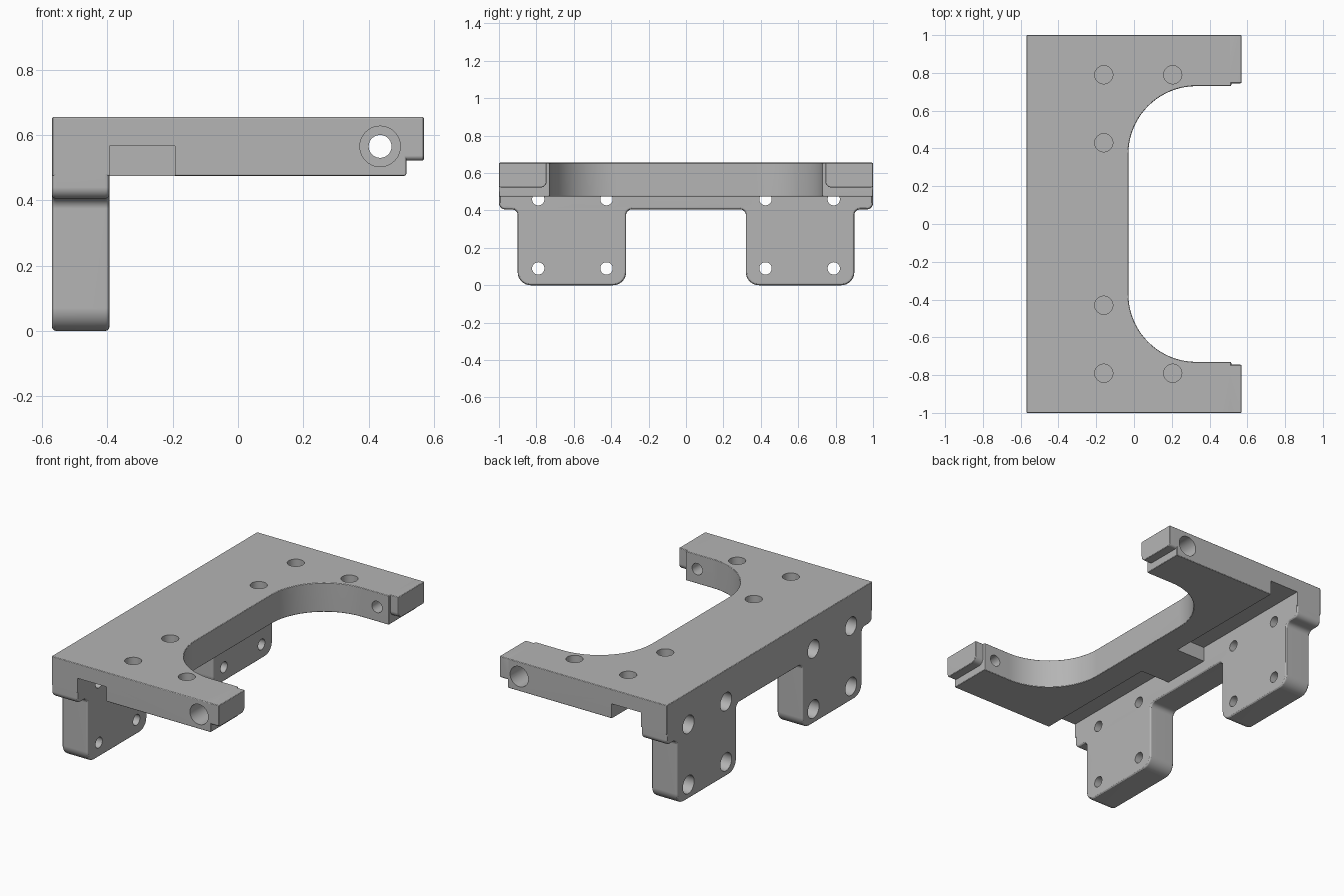
import bpy, bmesh, math
from mathutils import Vector, Matrix

old = bpy.data.objects.get("Cube")
if old:
    bpy.data.objects.remove(old, do_unlink=True)

metal = bpy.data.materials.new("plain grey metal")
metal.use_nodes = True
GREY = (0.46, 0.46, 0.46, 1)
metal.diffuse_color = GREY
metal.node_tree.nodes["Principled BSDF"].inputs["Base Color"].default_value = GREY


def make_object(name, bm):
    bmesh.ops.recalc_face_normals(bm, faces=bm.faces)
    mesh = bpy.data.meshes.new(name)
    bm.to_mesh(mesh)
    bm.free()
    mesh.materials.append(metal)
    ob = bpy.data.objects.new(name, mesh)
    bpy.context.collection.objects.link(ob)
    return ob


def apply(ob, mod):
    bpy.context.view_layer.objects.active = ob
    bpy.ops.object.modifier_apply(modifier=mod.name)


def fillet(corners, steps):
    """Round the right-angled corners (u, v, radius) of an outline."""
    out = []
    for i, (u, v, r) in enumerate(corners):
        p = Vector((u, v))
        if not r:
            out.append(p)
            continue
        a = (Vector(corners[i - 1][:2]) - p).normalized()
        b = (Vector(corners[(i + 1) % len(corners)][:2]) - p).normalized()
        for k in range(steps + 1):
            t = math.pi / 2 * k / steps
            out.append(p + r * (a + b - b * math.cos(t) - a * math.sin(t)))
    return out


def prism(name, corners, axis, lo, hi, bevel, steps=8):
    """Extrude an outline along x or z and ease its edges."""
    bm = bmesh.new()
    place = (lambda p: (lo, p.x, p.y)) if axis == "x" else (lambda p: (p.x, p.y, lo))
    face = bm.faces.new([bm.verts.new(place(p)) for p in fillet(corners, steps)])
    moved = bmesh.ops.extrude_face_region(bm, geom=[face])["geom"]
    shift = Vector((hi - lo, 0, 0)) if axis == "x" else Vector((0, 0, hi - lo))
    bmesh.ops.translate(bm, vec=shift, verts=[g for g in moved if isinstance(g, bmesh.types.BMVert)])
    ob = make_object(name, bm)
    mod = ob.modifiers.new("eased_edges", "BEVEL")
    mod.width, mod.segments = bevel, 3
    mod.limit_method, mod.angle_limit = "ANGLE", math.radians(30)
    mod.use_clamp_overlap = False
    apply(ob, mod)
    return ob


def combine(ob, other, operation):
    mod = ob.modifiers.new("combine", "BOOLEAN")
    mod.operation, mod.solver, mod.object = operation, "EXACT", other
    apply(ob, mod)
    bpy.data.objects.remove(other, do_unlink=True)


def add_cylinder(bm, start, end, radius):
    a, b = Vector(start), Vector(end)
    turn = (b - a).to_track_quat("Z", "Y").to_matrix().to_4x4()
    bmesh.ops.create_cone(bm, cap_ends=True, segments=40, radius1=radius, radius2=radius,
                          depth=(b - a).length, matrix=Matrix.Translation((a + b) / 2) @ turn)


def add_box(bm, lo, hi):
    lo, hi = Vector(lo), Vector(hi)
    bmesh.ops.create_cube(bm, size=1, matrix=Matrix.Translation((lo + hi) / 2)
                          @ Matrix.Diagonal((*(hi - lo), 1)))


BACK, FRONT, TOP, UNDER = -0.57, 0.57, 0.655, 0.475
STEP = 0.515

# U-shaped top plate
bracket = prism("mounting_bracket", [
    (BACK, -1, 0), (STEP, -1, 0), (STEP, -0.73, 0), (-0.03, -0.73, 0.36),
    (-0.03, 0.73, 0.36), (STEP, 0.73, 0), (STEP, 1, 0), (BACK, 1, 0)],
    "z", UNDER, TOP, 0.006, 20)

# Upright flange with two legs
half = [(-1, 0.63, 0), (-1, 0.405, 0.035), (-0.9, 0.405, 0.03), (-0.9, 0, 0.07),
        (-0.32, 0, 0.07), (-0.32, 0.405, 0.03)]
flange = prism("flange", half + [(-y, z, r) for y, z, r in reversed(half)],
               "x", BACK, -0.393, 0.014)
combine(bracket, flange, "UNION")

# Stepped arm tips
for s in (-1, 1):
    tip = prism("arm_tip", [(s, TOP, 0), (s, 0.522, 0.015), (s * 0.745, 0.522, 0.035),
                            (s * 0.745, TOP, 0)], "x", 0.46, FRONT, 0.006)
    combine(bracket, tip, "UNION")

# Counterbores, blind top holes and underside pockets; then narrow through holes
wide, narrow = bmesh.new(), bmesh.new()
for s in (-1, 1):
    add_box(wide, (-0.393, min(s * 0.16, s * 1.1), 0.4), (-0.193, max(s * 0.16, s * 1.1), 0.566))
    add_cylinder(wide, (0.435, s * 1.1, 0.565), (0.435, s * 0.85, 0.565), 0.062)
    add_cylinder(narrow, (0.435, s * 1.1, 0.565), (0.435, s * 0.6, 0.565), 0.035)
    for x, y in ((-0.16, 0.79), (0.205, 0.79), (-0.16, 0.43)):
        add_cylinder(wide, (x, s * y, TOP + 0.1), (x, s * y, 0.58), 0.048)
    for y in (0.425, 0.79):
        for z in (0.09, 0.46):
            add_cylinder(wide, (BACK - 0.1, s * y, z), (-0.48, s * y, z), 0.055)
            add_cylinder(narrow, (BACK - 0.1, s * y, z), (-0.3, s * y, z), 0.033)
for name, bm in (("wide_cutter", wide), ("narrow_cutter", narrow)):
    cutter = make_object(name, bm)
    cutter.hide_render = True
    combine(bracket, cutter, "DIFFERENCE")

# Smooth curved walls, crisp flat faces
bpy.ops.object.select_all(action="DESELECT")
bracket.select_set(True)
bpy.context.view_layer.objects.active = bracket
bpy.ops.object.shade_smooth_by_angle(angle=math.radians(20))
weighted = bracket.modifiers.new("even_shading", "WEIGHTED_NORMAL")
weighted.keep_sharp = True
